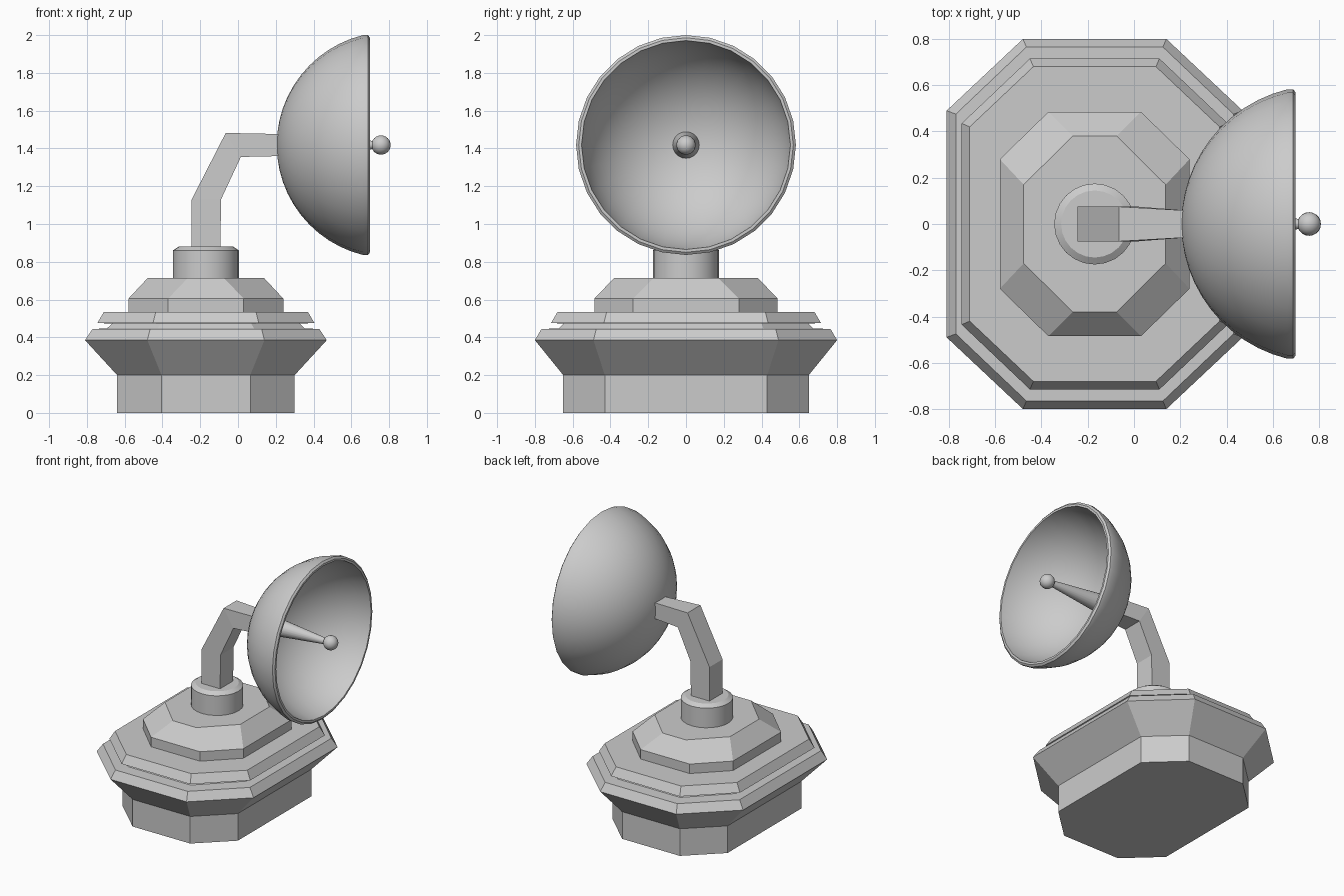
import bpy, bmesh, math
from mathutils import Vector

if "Cube" in bpy.data.objects:
    bpy.data.objects.remove(bpy.data.objects["Cube"])

CX = -0.17          # axis of the base
DISH_Z = 1.418      # axis of the dish


def finish(name, bm, smooth=None):
    bmesh.ops.remove_doubles(bm, verts=bm.verts, dist=1e-5)
    bmesh.ops.recalc_face_normals(bm, faces=bm.faces)
    me = bpy.data.meshes.new(name)
    bm.to_mesh(me)
    bm.free()
    ob = bpy.data.objects.new(name, me)
    bpy.context.collection.objects.link(ob)
    if smooth:
        bpy.ops.object.select_all(action='DESELECT')
        ob.select_set(True)
        bpy.context.view_layer.objects.active = ob
        bpy.ops.object.shade_smooth_by_angle(angle=math.radians(smooth))
    return ob


def loft(name, rings, smooth=None):
    """Skin a stack of rings with equal point counts and cap both ends."""
    bm = bmesh.new()
    loops = [[bm.verts.new(p) for p in ring] for ring in rings]
    for a, b in zip(loops, loops[1:]):
        n = len(a)
        for i in range(n):
            j = (i + 1) % n
            bm.faces.new((a[i], a[j], b[j], b[i]))
    bm.faces.new(loops[0])
    bm.faces.new(loops[-1])
    return finish(name, bm, smooth)


def octagon(z, hx, hy, fx, fy):
    pts = [(hx, -fy), (hx, fy), (fx, hy), (-fx, hy),
           (-hx, fy), (-hx, -fy), (-fx, -hy), (fx, -hy)]
    return [(CX + x, y, z) for x, y in pts]


def circle_z(z, r, n):
    return [(CX + r * math.cos(2 * math.pi * i / n),
             r * math.sin(2 * math.pi * i / n), z) for i in range(n)]


def circle_x(x, r, n):
    return [(x, r * math.cos(2 * math.pi * i / n),
             DISH_Z + r * math.sin(2 * math.pi * i / n)) for i in range(n)]


# Stretched octagonal base: z, half width, half depth, half flats
loft("base", [octagon(*s) for s in (
    (0.00, 0.47, 0.65, 0.235, 0.43),
    (0.20, 0.47, 0.65, 0.235, 0.43),
    (0.385, 0.64, 0.80, 0.31, 0.49),
    (0.445, 0.60, 0.765, 0.295, 0.475),
    (0.446, 0.525, 0.675, 0.255, 0.41),
    (0.474, 0.495, 0.645, 0.24, 0.40),
    (0.475, 0.575, 0.715, 0.28, 0.435),
    (0.535, 0.54, 0.68, 0.265, 0.42))])

# Upper tier
loft("upper_tier", [octagon(*s) for s in (
    (0.53, 0.41, 0.485, 0.20, 0.28),
    (0.605, 0.41, 0.485, 0.20, 0.28),
    (0.715, 0.307, 0.38, 0.095, 0.17))])

# Swivel collar
loft("swivel_collar", [circle_z(z, r, 24) for z, r in (
    (0.71, 0.175), (0.86, 0.175), (0.88, 0.145))], 30)

# Bent square arm: outer point, inner point, half thickness
arm = [((-0.245, 0.87), (-0.093, 0.87), 0.076),
       ((-0.245, 1.13), (-0.09, 1.13), 0.076),
       ((-0.065, 1.482), (0.015, 1.355), 0.075),
       ((0.235, 1.476), (0.235, 1.36), 0.058)]
loft("arm", [[(o[0], -h, o[1]), (o[0], h, o[1]), (i[0], h, i[1]), (i[0], -h, i[1])]
             for o, i, h in arm])


# Dish: spherical bowl with a rolled rim, as a shell
def cap(depth_x, rim_x, rim_r, steps):
    d = rim_x - depth_x
    R = (rim_r ** 2 + d ** 2) / (2 * d)
    end = math.asin(rim_r / R)
    return [(depth_x + R * (1 - math.cos(end * k / steps)),
             max(R * math.sin(end * k / steps), 0.002)) for k in range(steps + 1)]


profile = cap(0.205, 0.662, 0.582, 12)
profile += [(0.688, 0.582), (0.699, 0.568), (0.699, 0.553)]
profile += reversed(cap(0.235, 0.672, 0.548, 12))
loft("dish", [circle_x(x, r, 28) for x, r in profile], 30)

# Tapered feed horn with ball tip
loft("feed_horn", [circle_x(x, r, 20) for x, r in ((0.225, 0.072), (0.73, 0.02))], 40)

bm = bmesh.new()
bmesh.ops.create_uvsphere(bm, u_segments=20, v_segments=12, radius=0.051)
bmesh.ops.translate(bm, verts=bm.verts, vec=Vector((0.757, 0, DISH_Z)))
finish("feed_tip", bm, 60)
